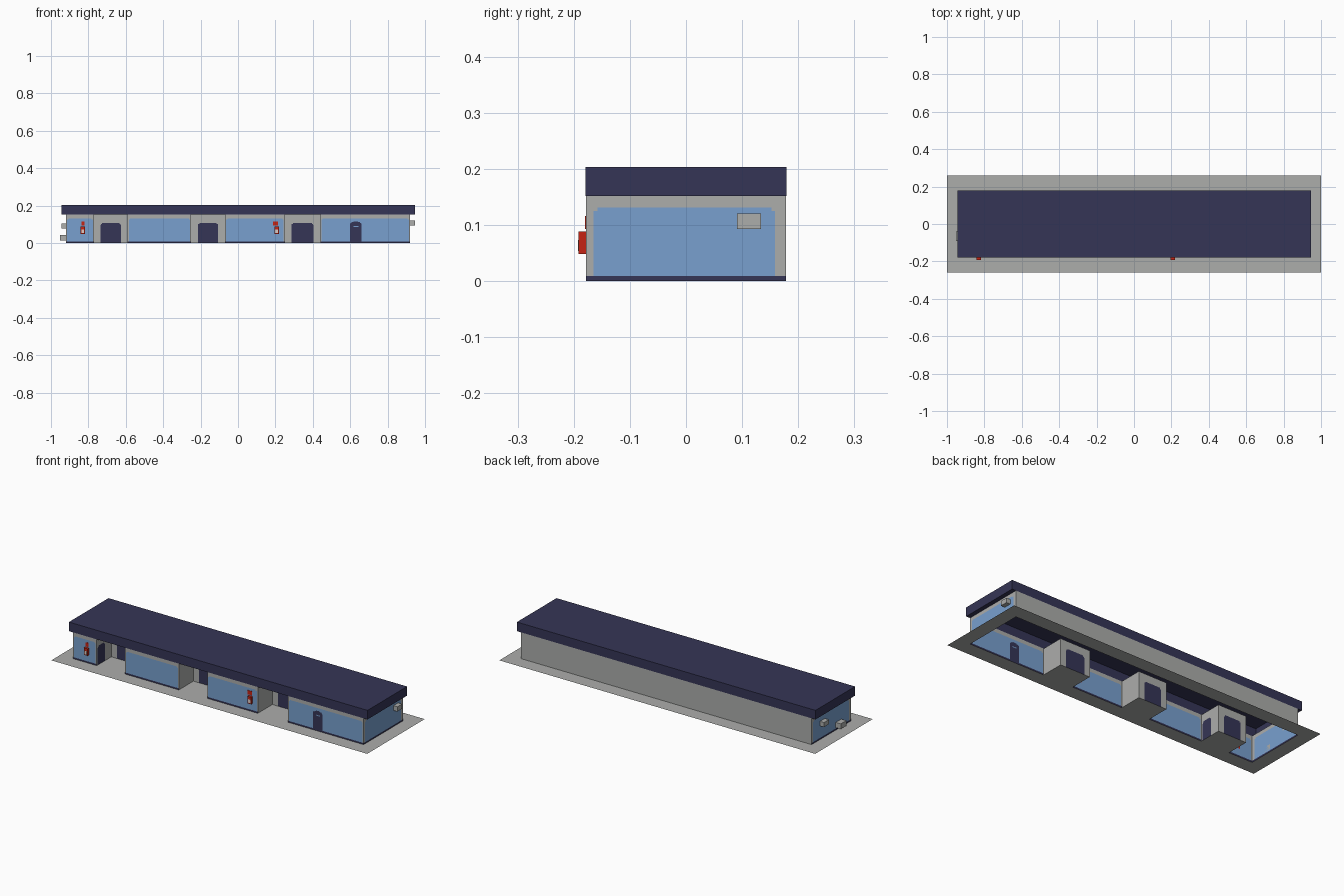
import bpy, bmesh

if "Cube" in bpy.data.objects:
    bpy.data.objects.remove(bpy.data.objects["Cube"])

# ---- materials -------------------------------------------------------
def material(name, r, g, b):
    m = bpy.data.materials.new(name)
    lin = [((c / 255 + 0.055) / 1.055) ** 2.4 for c in (r, g, b)]
    m.diffuse_color = (*lin, 1)
    m.use_nodes = True
    m.node_tree.nodes["Principled BSDF"].inputs["Base Color"].default_value = m.diffuse_color
    return m

MATS = [material("grey", 172, 173, 171), material("blue", 120, 160, 207),
        material("navy", 53, 53, 86), material("red", 198, 36, 20),
        material("pale_label", 222, 205, 198)]
GREY, BLUE, NAVY, RED, PALE = range(5)

# ---- main dimensions -------------------------------------------------
X, Y, H = 0.92, 0.178, 0.152          # wall footprint and height
YR = -0.046                           # back of the recesses
RECESSES = [(-0.77, -0.59), (-0.25, -0.07), (0.25, 0.44)]
GX, GY = 1.0, 0.26                    # pavement half size
RX, RZ = 0.945, 0.203                 # roof half length and top


def finish(name, bm, mats=MATS):
    bmesh.ops.remove_doubles(bm, verts=bm.verts, dist=1e-6)
    me = bpy.data.meshes.new(name)
    bm.to_mesh(me)
    bm.free()
    for m in mats:
        me.materials.append(m)
    ob = bpy.data.objects.new(name, me)
    bpy.context.collection.objects.link(ob)
    return ob


def cells(bm, us, vs, place, rule):
    """Grid of quads; rule(u, v) gives a material index or None for a gap."""
    for u0, u1 in zip(us, us[1:]):
        for v0, v1 in zip(vs, vs[1:]):
            mat = rule((u0 + u1) / 2, (v0 + v1) / 2)
            if mat is None:
                continue
            f = bm.faces.new([bm.verts.new(place(u, v)) for u, v in
                              ((u0, v0), (u1, v0), (u1, v1), (u0, v1))])
            f.material_index = mat


def wall(name, axis, fixed, a, b, rects=()):
    """Upright sheet from a to b along an axis, painted by rectangles."""
    us = sorted({a, b, *[r[0] for r in rects], *[r[1] for r in rects]}, reverse=b < a)
    zs = sorted({0, H, *[r[2] for r in rects], *[r[3] for r in rects]})

    def rule(u, z):
        mat = GREY
        for u0, u1, z0, z1, m in rects:
            if u0 < u < u1 and z0 < z < z1:
                mat = m
        return mat

    place = (lambda u, z: (u, fixed, z)) if axis == "x" else (lambda u, z: (fixed, u, z))
    bm = bmesh.new()
    cells(bm, us, zs, place, rule)
    finish(name, bm)


def door(u0, u1, top, steps=3, inset=0.004):
    """Door with stepped, rounded-off top corners."""
    h = 0.012
    return [(u0 + i * i * inset / 2, u1 - i * i * inset / 2, 0,
             top - h * (steps - 1 - i) / (steps - 1), NAVY) for i in range(steps)]


def painted(u0, u1, m0=0.006, m1=0.006):
    """Navy skirting and blue field with clipped upper corners."""
    return [(u0, u1, 0, 0.009, NAVY),
            (u0 + m0, u1 - m1, 0.009, 0.125, BLUE),
            (u0 + m0 + 0.007, u1 - m1 - 0.007, 0.125, 0.131, BLUE)]


def box(name, x0, x1, y0, y1, z0, z1, mat):
    bm = bmesh.new()
    bmesh.ops.create_cube(bm, size=1)
    for v in bm.verts:
        v.co = ((x0, x1)[v.co.x > 0], (y0, y1)[v.co.y > 0], (z0, z1)[v.co.z > 0])
    finish(name, bm, [MATS[mat]])


# ---- front blocks, the last one with an arched door -------------------
edges = [-X] + [e for r in RECESSES for e in r] + [X]
for i, (a, b) in enumerate(zip(edges[::2], edges[1::2])):
    rects = painted(a, b)
    if i == 3:
        rects += door(0.60, 0.66, 0.115, 4)
        rects.append((0.617, 0.643, 0.086, 0.091, BLUE))
    wall(f"front_wall_{i}", "x", -Y, a, b, rects)

# ---- recesses: side walls and back wall with a wide door --------------
for i, (a, b) in enumerate(RECESSES):
    side = door(-0.170, -0.104, 0.108) if i == 0 else []
    wall(f"recess_left_{i}", "y", a, -Y, YR, side)
    wall(f"recess_right_{i}", "y", b, YR, -Y, side)
    wall(f"recess_back_{i}", "x", YR, a, b, door(a + 0.035, b - 0.036, 0.108))

# ---- end walls and plain back wall ------------------------------------
wall("right_wall", "y", X, -Y, Y, painted(-Y, Y, 0.013, 0.019))
wall("left_wall", "y", -X, Y, -Y, painted(-Y, Y, 0.019, 0.013))
wall("back_wall", "x", Y, X, -X)

# ---- roof: open box whose underside closes only the end overhangs -----
bm = bmesh.new()
z0 = 0.151
solid = lambda u, v: NAVY
cells(bm, [-RX, RX], [-Y - .001, Y + .001], lambda u, v: (u, v, RZ), solid)
cells(bm, [-RX, -X, X, RX], [Y + .001, -Y - .001], lambda u, v: (u, v, z0),
      lambda u, v: NAVY if abs(u) > X else None)
for s in (-1, 1):
    cells(bm, [s * RX, -s * RX], [z0, RZ], lambda u, v: (u, s * (Y + .001), v), solid)
    cells(bm, [-s * Y - s * .001, s * Y + s * .001], [z0, RZ], lambda u, v: (s * RX, u, v), solid)
finish("roof", bm)

# ---- pavement with the building footprint left open -------------------
def paved(x, y):
    in_recess = y < YR and any(a < x < b for a, b in RECESSES)
    return None if abs(x) < X and abs(y) < Y and not in_recess else GREY

bm = bmesh.new()
cells(bm, [-GX] + edges + [GX], [-GY, -Y, YR, Y, GY], lambda u, v: (u, v, 0), paved)
finish("pavement", bm)

# ---- wall-mounted service boxes ---------------------------------------
box("right_vent", X, 0.945, 0.091, 0.134, 0.093, 0.120, GREY)
box("left_vent", -0.945, -X, 0.058, 0.102, 0.078, 0.104, GREY)
box("left_meter", -0.952, -X, -0.090, -0.040, 0.014, 0.044, GREY)

# ---- fire extinguishers: body, label and sign above -------------------
for i, (x, sx) in enumerate([(-0.83, -0.83), (0.206, 0.200)]):
    w = 0.012
    box(f"extinguisher_{i}", x - w, x + w, -0.192, -Y, 0.048, 0.088, RED)
    box(f"extinguisher_label_{i}", x - 0.007, x + 0.007, -0.1925, -0.192, 0.053, 0.073, PALE)
    half = 0.008 if i == 0 else 0.014
    box(f"extinguisher_sign_{i}", sx - half, sx + half, -Y - 0.002, -Y, 0.093, 0.116, RED)
